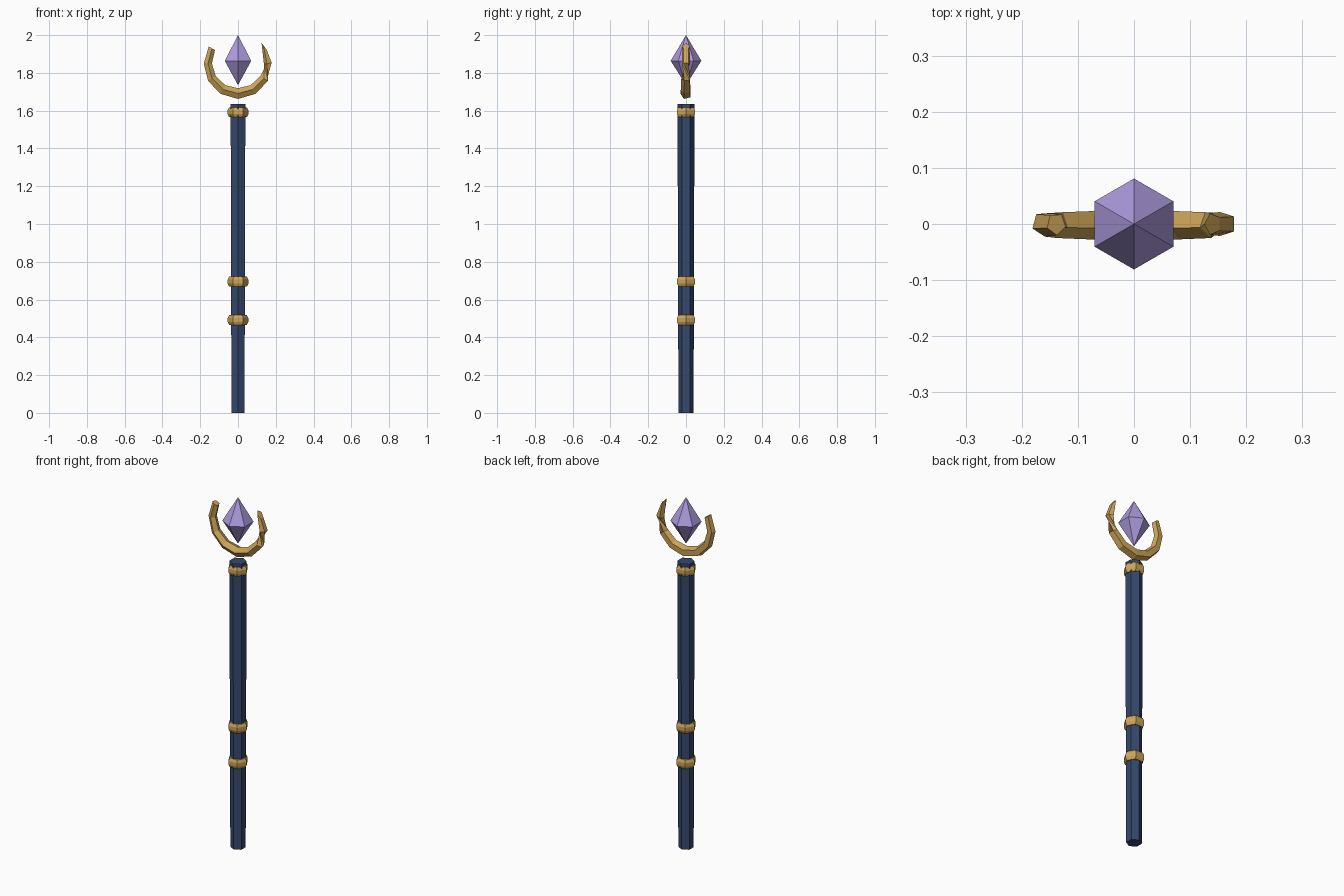
import bpy, bmesh
from math import sin, cos, pi, radians
from mathutils import Vector

if "Cube" in bpy.data.objects:
    bpy.data.objects.remove(bpy.data.objects["Cube"])


def material(name, rgb):
    m = bpy.data.materials.new(name)
    m.diffuse_color = (*rgb, 1)
    m.use_nodes = True
    m.node_tree.nodes["Principled BSDF"].inputs["Base Color"].default_value = m.diffuse_color
    return m


NAVY = material("navy_wood", (0.035, 0.065, 0.15))
GOLD = material("gold", (0.62, 0.38, 0.10))
VIOLET = material("violet_crystal", (0.42, 0.33, 0.74))


def loft(name, rings, mat, closed=False):
    """Join rings of points with quads; cap the ends or close the loop."""
    bm = bmesh.new()
    loops = [[bm.verts.new(p) for p in ring] for ring in rings]
    pairs = list(zip(loops, loops[1:]))
    if closed:
        pairs.append((loops[-1], loops[0]))
    else:
        bm.faces.new(loops[0][::-1])
        bm.faces.new(loops[-1])
    n = len(rings[0])
    for a, b in pairs:
        for i in range(n):
            j = (i + 1) % n
            bm.faces.new((a[i], a[j], b[j], b[i]))
    bmesh.ops.remove_doubles(bm, verts=bm.verts, dist=1e-5)
    bmesh.ops.recalc_face_normals(bm, faces=bm.faces)
    me = bpy.data.meshes.new(name)
    bm.to_mesh(me)
    bm.free()
    me.materials.append(mat)
    ob = bpy.data.objects.new(name, me)
    bpy.context.collection.objects.link(ob)
    return ob


def hexagon(r, z, start):
    return [(r * cos(start + i * pi / 3), r * sin(start + i * pi / 3), z) for i in range(6)]


# Slightly flared six-sided shaft, corners facing front and back
loft("shaft", [hexagon(0.04, 0, pi / 2), hexagon(0.045, 1.635, pi / 2)], NAVY)

# Gold bands, turned so their corners point sideways
for name, z in (("lower_band", 0.492), ("middle_band", 0.695), ("upper_band", 1.592)):
    profile = [(0.03, -0.026), (0.047, -0.026), (0.055, -0.01),
               (0.055, 0.01), (0.047, 0.026), (0.03, 0.026)]
    loft(name, [hexagon(r, z + h, 0) for r, h in profile], GOLD, closed=True)

# Crystal: six-sided double pyramid
bm = bmesh.new()
ring = [bm.verts.new(p) for p in hexagon(0.081, 1.864, pi / 2)]
for tip_z in (1.735, 2.0):
    tip = bm.verts.new((0, 0, tip_z))
    for i in range(6):
        bm.faces.new((ring[i], ring[(i + 1) % 6], tip))
bmesh.ops.recalc_face_normals(bm, faces=bm.faces)
mesh = bpy.data.meshes.new("crystal")
bm.to_mesh(mesh)
bm.free()
mesh.materials.append(VIOLET)
bpy.context.collection.objects.link(bpy.data.objects.new("crystal", mesh))

# Crescent holder: five-sided tube on an arc, twisted near its right end
rings = []
for k in range(-4, 5):
    a = radians(30 * k)
    centre = Vector((0.16 * sin(a), 0, 1.85 - 0.16 * cos(a)))
    inward = Vector((-sin(a), 0, cos(a)))
    r = 0.030 - 0.0025 * abs(k)
    roll = 105
    if k == 3:
        inward, roll = Vector((-1, 0, -0.2)), 306
    elif k == 4:
        centre, inward, roll = Vector((0.14, 0, 1.938)), Vector((-0.75, 0, 1.0)), 306
    rings.append([centre + r * (Vector((0, cos(t), 0)) + inward * sin(t))
                  for t in (radians(roll - 72 * i) for i in range(5))])
loft("crescent_holder", rings, GOLD)
